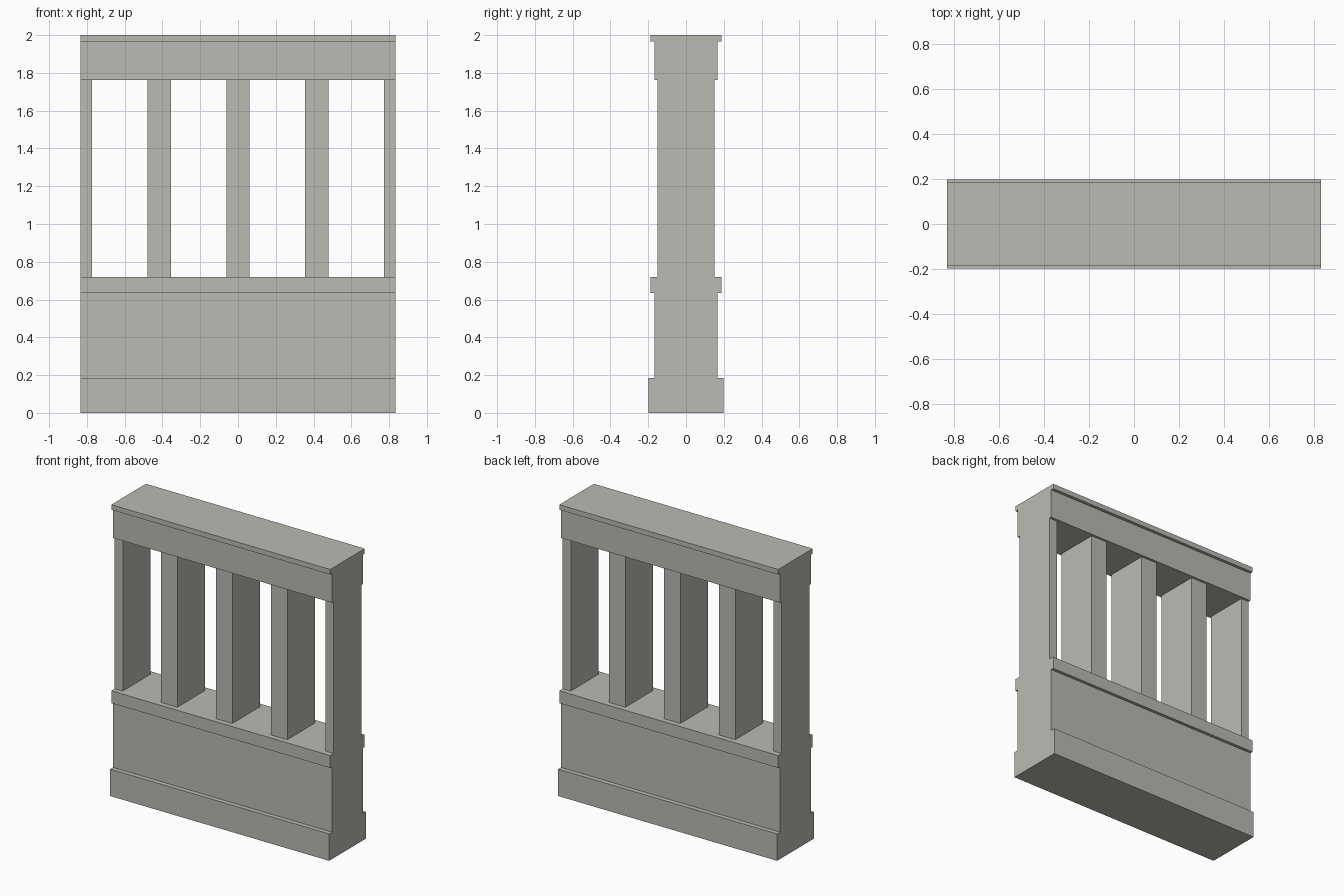
import bpy, bmesh

if "Cube" in bpy.data.objects:
    bpy.data.objects.remove(bpy.data.objects["Cube"])

HALF = 0.833  # half length of the wall

stone = bpy.data.materials.new("warm_grey_stone")
stone.diffuse_color = (0.5, 0.49, 0.45, 1)
stone.use_nodes = True
stone.node_tree.nodes["Principled BSDF"].inputs["Base Color"].default_value = stone.diffuse_color


def finish(name, bm):
    bmesh.ops.recalc_face_normals(bm, faces=bm.faces[:])
    me = bpy.data.meshes.new(name)
    bm.to_mesh(me)
    bm.free()
    me.materials.append(stone)
    ob = bpy.data.objects.new(name, me)
    bpy.context.collection.objects.link(ob)


def moulding(name, half_profile):
    """Mirror a (y, z) half profile and extrude it along x."""
    pts = half_profile + [(-y, z) for y, z in reversed(half_profile)]
    bm = bmesh.new()
    face = bm.faces.new([bm.verts.new((-HALF, y, z)) for y, z in pts])
    ext = bmesh.ops.extrude_face_region(bm, geom=[face], use_keep_orig=True)
    verts = [g for g in ext["geom"] if isinstance(g, bmesh.types.BMVert)]
    bmesh.ops.translate(bm, verts=verts, vec=(2 * HALF, 0, 0))
    finish(name, bm)


def post(name, x0, x1, half_depth):
    bm = bmesh.new()
    bmesh.ops.create_cube(bm, size=1)
    for v in bm.verts:
        v.co = (x0 if v.co.x < 0 else x1,
                half_depth * (-1 if v.co.y < 0 else 1),
                0.72 if v.co.z < 0 else 1.763)
    # ends are buried against the sill and the beam
    caps = [f for f in bm.faces if max(v.co.z for v in f.verts) - min(v.co.z for v in f.verts) < 0.01]
    bmesh.ops.delete(bm, geom=caps, context='FACES_ONLY')
    finish(name, bm)


# lower wall with plinth and sill
moulding("lower_wall", [(0.199, 0), (0.199, 0.185), (0.167, 0.185),
                        (0.167, 0.635), (0.188, 0.635), (0.188, 0.72)])
# upper beam with cap
moulding("upper_beam", [(0.167, 1.763), (0.167, 1.965),
                        (0.188, 1.965), (0.188, 2.0)])

# full posts between, half posts at both ends
for label, x in (("left", -0.418), ("middle", 0), ("right", 0.418)):
    post(label + "_post", x - 0.062, x + 0.062, 0.15)
post("left_end_post", -HALF, -0.772, 0.15)
post("right_end_post", 0.772, HALF, 0.15)
